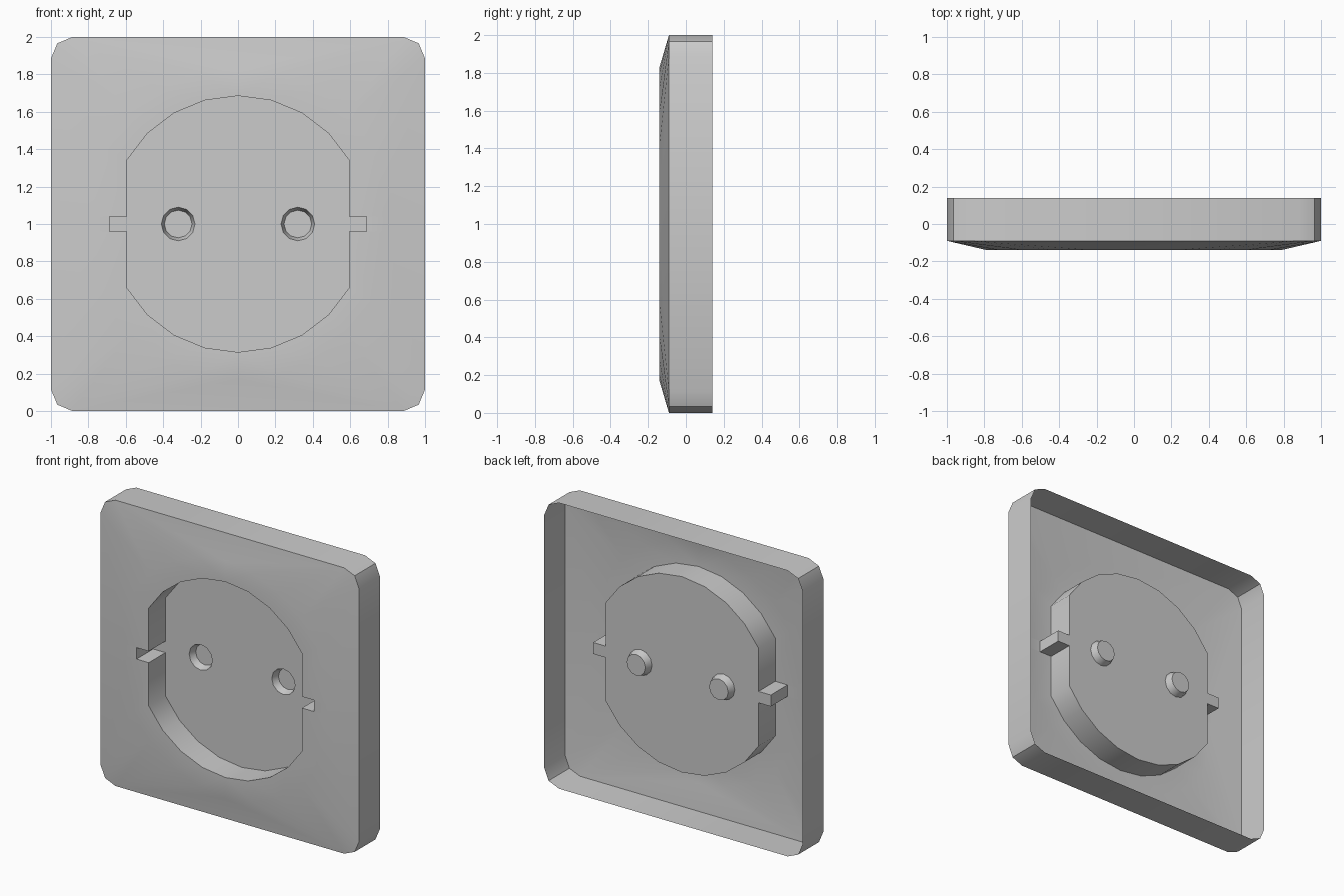
import bpy, bmesh
from math import cos, sin, pi, radians, atan2

if "Cube" in bpy.data.objects:
    bpy.data.objects.remove(bpy.data.objects["Cube"])

CZ = 1.0  # height of the plate centre


def mirror_loop(quarter):
    """Mirror a first-quadrant profile into a full counter-clockwise loop."""
    half = quarter + [(-x, z) for x, z in reversed(quarter) if abs(x) > 1e-6]
    return half + [(-x, -z) for x, z in half]


def arc(r, a0, a1, step=15):
    return [(r * cos(radians(a)), r * sin(radians(a))) for a in range(a0, a1 + 1, step)]


def add_loop(bm, pts, y, cx=0.0):
    return [bm.verts.new((cx + x, y, CZ + z)) for x, z in pts]


def join(bm, outer, inner):
    """Quads between equal loops, otherwise a triangle strip matched by angle."""
    n, m = len(outer), len(inner)
    if n == m:
        for i in range(n):
            j = (i + 1) % n
            bm.faces.new((outer[i], outer[j], inner[j], inner[i]))
        return

    def mid(loop, i):
        k = len(loop)
        def ang(t):
            v = loop[t % k].co
            return atan2(v.z - CZ, v.x) % (2 * pi) + 2 * pi * (t // k)
        return (ang(i) + ang(i + 1)) / 2

    i = j = 0
    while i < n or j < m:
        if j == m or (i < n and mid(outer, i) < mid(inner, j)):
            bm.faces.new((outer[i % n], outer[(i + 1) % n], inner[j % m]))
            i += 1
        else:
            bm.faces.new((outer[i % n], inner[(j + 1) % m], inner[j % m]))
            j += 1


def finish(bm, name):
    me = bpy.data.meshes.new(name)
    bm.to_mesh(me)
    bm.free()
    ob = bpy.data.objects.new(name, me)
    bpy.context.collection.objects.link(ob)
    bpy.ops.object.select_all(action='DESELECT')
    ob.select_set(True)
    bpy.context.view_layer.objects.active = ob
    bpy.ops.object.shade_smooth_by_angle(angle=radians(42))
    return ob


Y_BACK, Y_RIM, Y_FRONT, Y_FLOOR, Y_PIN = 0.14, -0.09, -0.14, 0.045, 0.095
HOLE_X, HOLE_R = 0.32, 0.09

square = mirror_loop([(1, 0.885), (0.966, 0.966), (0.885, 1)])
ring = mirror_loop([(0.785, 0.04)] + arc(0.83, 30, 75) + [(0, 0.83)])
well = mirror_loop([(0.688, 0.04), (0.593, 0.04)] + arc(0.685, 30, 75) + [(0, 0.685)])
hole = arc(1, 0, 330, 30)
hole_rim = [(x * HOLE_R, z * HOLE_R) for x, z in hole]
hole_end = [(x * 0.074, z * 0.074) for x, z in hole]

# Cover plate: open-backed side wall, sloped face, flat ring round the opening
bm = bmesh.new()
loops = [add_loop(bm, p, y) for p, y in
         ((square, Y_BACK), (square, Y_RIM), (ring, Y_FRONT), (well, Y_FRONT))]
for a, b in zip(loops, loops[1:]):
    join(bm, a, b)
finish(bm, "cover_plate")

# Socket well: recess wall with side notches, floor pierced by two holes
bm = bmesh.new()
front = add_loop(bm, well, Y_FRONT)
floor = add_loop(bm, well, Y_FLOOR)
join(bm, front, floor)
rims = [floor] + [add_loop(bm, hole_rim, Y_FLOOR, s * HOLE_X) for s in (-1, 1)]
edges = []
for lp in rims:
    for a, b in zip(lp, lp[1:] + lp[:1]):
        edges.append(bm.edges.get((a, b)) or bm.edges.new((a, b)))
fill = bmesh.ops.triangle_fill(bm, use_beauty=True, use_dissolve=False,
                               edges=edges, normal=(0, -1, 0))
for f in fill["geom"]:
    if isinstance(f, bmesh.types.BMFace):
        f.normal_update()
        if f.normal.y > 0:
            f.normal_flip()
finish(bm, "socket_well")

# Pin holes: tapered cups closed at the back
for side, s in (("left", -1), ("right", 1)):
    bm = bmesh.new()
    rim = add_loop(bm, hole_rim, Y_FLOOR, s * HOLE_X)
    end = add_loop(bm, hole_end, Y_PIN, s * HOLE_X)
    join(bm, rim, end)
    bm.faces.new(end)
    finish(bm, "pin_hole_" + side)
